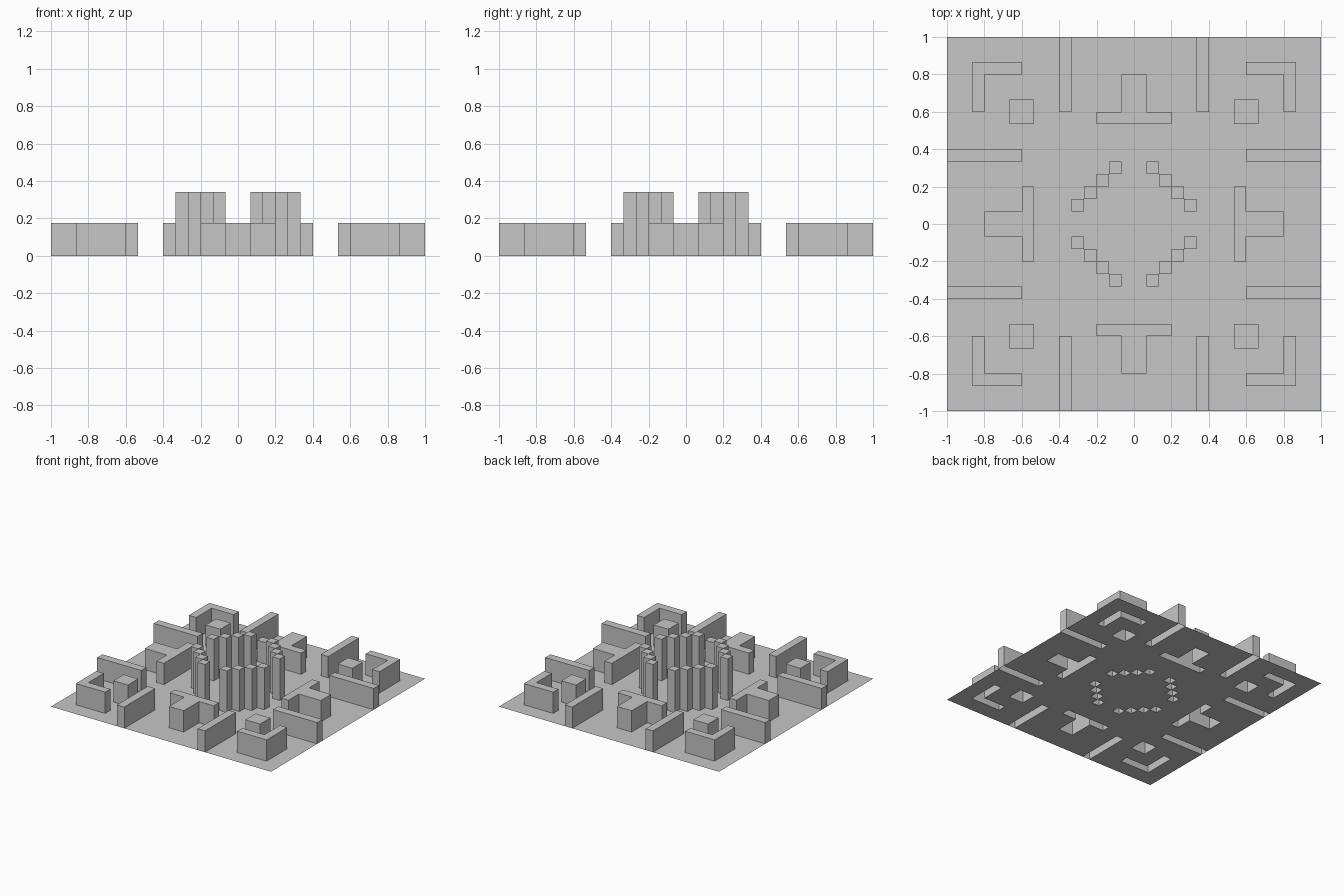
import bpy
import bmesh

cube = bpy.data.objects.get("Cube")
if cube:
    bpy.data.objects.remove(cube, do_unlink=True)

CELLS = 30                 # the plan is a square of 30 x 30 cells
HALF = CELLS // 2
LOW, HIGH = 0.175, 0.341   # block and pillar heights
CORNERS = ["back_left", "back_right", "front_right", "front_left"]
SIDES = ["back", "right", "front", "left"]

grey = bpy.data.materials.new("plain_grey")
grey.use_nodes = True
colour = (0.57, 0.57, 0.57, 1)
grey.diffuse_color = colour
grey.node_tree.nodes["Principled BSDF"].inputs["Base Color"].default_value = colour


def quarter_turn(rect, turns):
    """Turn a plan rectangle (x0, y0, x1, y1) about the centre."""
    x0, y0, x1, y1 = rect
    for _ in range(turns):
        x0, y0, x1, y1 = -y1, x0, -y0, x1
    return x0, y0, x1, y1


def covered(face, rects):
    c = face.calc_center_median() * HALF
    return any(x0 < c.x < x1 and y0 < c.y < y1 for x0, y0, x1, y1 in rects)


def plan_grid(keep):
    """Flat grid of cells, keeping those that pass the test."""
    bm = bmesh.new()
    bmesh.ops.create_grid(bm, x_segments=CELLS, y_segments=CELLS, size=1)
    bmesh.ops.delete(bm, geom=[f for f in bm.faces if not keep(f)], context='FACES')
    return bm


def finish(bm, name):
    mesh = bpy.data.meshes.new(name)
    bm.to_mesh(mesh)
    bm.free()
    mesh.materials.append(grey)
    obj = bpy.data.objects.new(name, mesh)
    bpy.context.collection.objects.link(obj)


def open_block(name, rects, height):
    """Raise a plan shape into a block with no underside."""
    bm = plan_grid(lambda f: covered(f, rects))
    raised = bmesh.ops.extrude_face_region(bm, geom=bm.faces[:])["geom"]
    for v in raised:
        if isinstance(v, bmesh.types.BMVert):
            v.co.z = height
    base = [f for f in bm.faces if all(v.co.z < height / 2 for v in f.verts)]
    bmesh.ops.delete(bm, geom=base, context='FACES')
    bmesh.ops.dissolve_limit(bm, angle_limit=0.01, verts=bm.verts[:], edges=bm.edges[:])
    bmesh.ops.recalc_face_normals(bm, faces=bm.faces[:])
    finish(bm, name)


# Plan shapes for one quarter: name, place names, height, rectangles
parts = [
    ("corner_bracket", CORNERS, LOW, [(9, 12, 13, 13), (12, 9, 13, 13)]),
    ("corner_block", CORNERS, LOW, [(8, 8, 10, 10)]),
    ("edge_wall_a", CORNERS, LOW, [(5, 9, 6, 15)]),
    ("edge_wall_b", CORNERS, LOW, [(9, 5, 15, 6)]),
    ("tee_block", SIDES, LOW, [(-3, 8, 3, 9), (-1, 9, 1, 12)]),
]
# Stepped ring of pillars
for i in range(1, 5):
    parts.append((f"pillar_{i}", CORNERS, HIGH, [(i, 5 - i, i + 1, 6 - i)]))

footprint = []
for name, places, height, rects in parts:
    for turns, place in enumerate(places):
        turned = [quarter_turn(r, turns) for r in rects]
        footprint += turned
        open_block(f"{name}_{place}", turned, height)

# Ground sheet, open beneath every block
finish(plan_grid(lambda f: not covered(f, footprint)), "ground")
